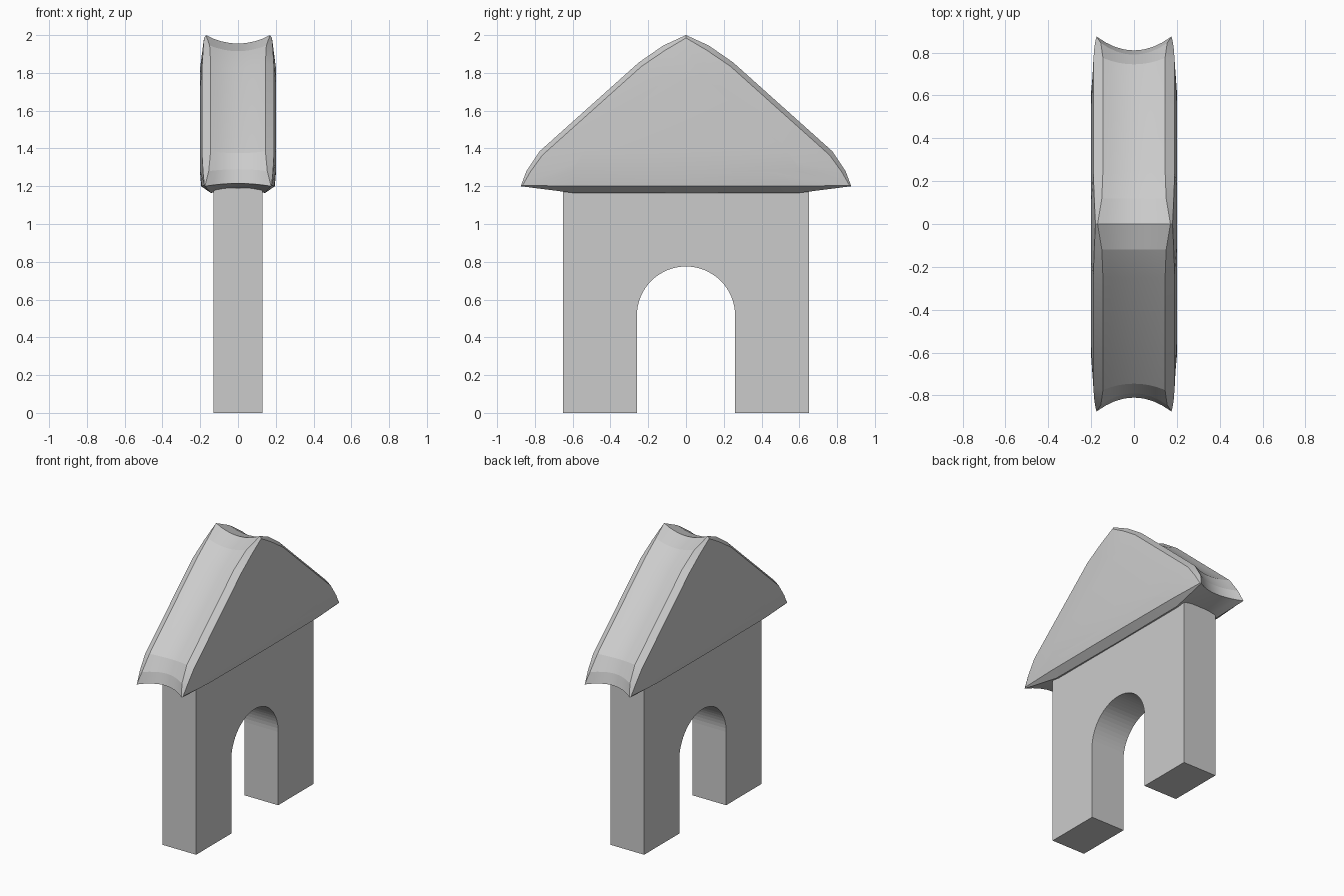
import bpy, bmesh, math

if "Cube" in bpy.data.objects:
    bpy.data.objects.remove(bpy.data.objects["Cube"], do_unlink=True)

grey = bpy.data.materials.new("stone grey")
grey.use_nodes = True
colour = (0.6, 0.6, 0.6, 1)
grey.diffuse_color = colour
grey.node_tree.nodes["Principled BSDF"].inputs["Base Color"].default_value = colour


def finish(bm, name):
    bmesh.ops.recalc_face_normals(bm, faces=bm.faces)
    mesh = bpy.data.meshes.new(name)
    bm.to_mesh(mesh)
    bm.free()
    mesh.materials.append(grey)
    obj = bpy.data.objects.new(name, mesh)
    bpy.context.collection.objects.link(obj)
    return obj


# Wall with a round arched doorway, extruded along x
HALF, RADIUS, SPRING, TOP, THICK = 0.65, 0.26, 0.515, 1.19, 0.13
STEPS = 32
arch = [(RADIUS * math.cos(math.pi * i / STEPS), SPRING + RADIUS * math.sin(math.pi * i / STEPS))
        for i in range(STEPS + 1)]
outline = [(-HALF, 0), (-HALF, TOP), (HALF, TOP), (HALF, 0), (RADIUS, 0)] + arch + [(-RADIUS, 0)]
bm = bmesh.new()
face = bm.faces.new([bm.verts.new((-THICK, y, z)) for y, z in outline])
extruded = bmesh.ops.extrude_face_region(bm, geom=[face])["geom"]
bmesh.ops.translate(bm, vec=(2 * THICK, 0, 0),
                    verts=[v for v in extruded if isinstance(v, bmesh.types.BMVert)])
finish(bm, "arched_wall")


# Roof half profiles from the apex round to the middle of the underside
def both_sides(points):
    return points + [(-y, z) for y, z in points[-2:0:-1]]


def both_widths(widths):
    return widths + widths[-2:0:-1]


centre = both_sides([(0, 1.955), (0.12, 1.915), (0.25, 1.825), (0.745, 1.375),
                     (0.79, 1.29), (0.81, 1.215), (0.55, 1.18), (0, 1.18)])
ridge = both_sides([(0, 2.0), (0.12, 1.945), (0.25, 1.855), (0.775, 1.385),
                    (0.845, 1.28), (0.875, 1.2), (0.6, 1.165), (0, 1.165)])
rim = both_sides([(0, 1.985), (0.11, 1.92), (0.235, 1.835), (0.76, 1.365),
                  (0.825, 1.275), (0.865, 1.205), (0.6, 1.2), (0, 1.2)])
ridge_x = both_widths([0.17, 0.15, 0.145, 0.145, 0.155, 0.175, 0.145, 0.14])
rim_x = both_widths([0.18, 0.185, 0.19, 0.19, 0.185, 0.178, 0.192, 0.195])

bm = bmesh.new()


def ring(points, xs):
    return [bm.verts.new((x, y, z)) for x, (y, z) in zip(xs, points)]


def gable(side):
    # Chamfered edge ring and a slightly swollen inner ring
    edge = ring(rim, [side * x for x in rim_x])
    inner = ring([(y * 0.7, 1.45 + (z - 1.45) * 0.7) for y, z in rim], [side * 0.201] * len(rim))
    return edge, inner


left_edge, left_inner = gable(-1)
right_edge, right_inner = gable(1)
rings = [left_inner, left_edge]
SEGS = 8
for i in range(SEGS + 1):
    t = 2 * i / SEGS - 1
    blend = t * t
    hollow = [(a + (c - a) * blend, b + (d - b) * blend)
              for (a, b), (c, d) in zip(centre, ridge)]
    rings.append(ring(hollow, [t * x for x in ridge_x]))
rings += [right_edge, right_inner]

count = len(ridge)
for a, b in zip(rings, rings[1:]):
    for i in range(count):
        j = (i + 1) % count
        bm.faces.new((a[i], a[j], b[j], b[i]))
bm.faces.new(rings[0])
bm.faces.new(rings[-1])
roof = finish(bm, "hollowed_roof")

# Soften the gentle swell while keeping the crisp edges
bpy.ops.object.select_all(action="DESELECT")
roof.select_set(True)
bpy.context.view_layer.objects.active = roof
bpy.ops.object.shade_smooth_by_angle(angle=math.radians(12))
